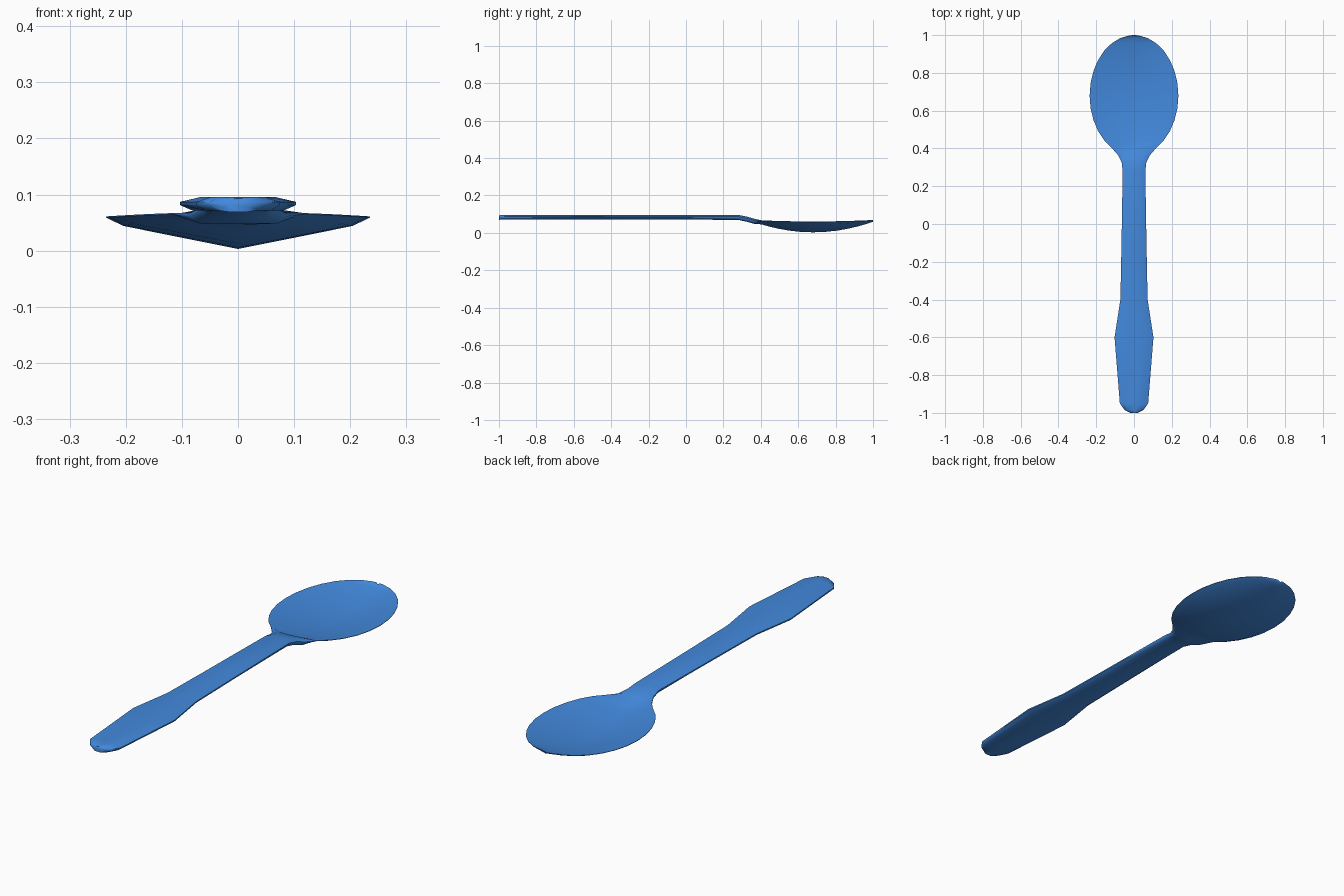
import bpy
import bmesh
from math import cos, sin, radians

cube = bpy.data.objects.get("Cube")
if cube:
    bpy.data.objects.remove(cube, do_unlink=True)

# Blue plastic
blue = bpy.data.materials.new("blue plastic")
blue.use_nodes = True
colour = (0.055, 0.25, 0.72, 1)
blue.diffuse_color = colour
blue.node_tree.nodes["Principled BSDF"].inputs["Base Color"].default_value = colour


def ring(y, half):
    """Close a half section, listed from top centre to bottom centre."""
    mirrored = [(-x, z) for x, z in reversed(half[1:-1])]
    return [(x, y, z) for x, z in half + mirrored]


def handle_section(y, width, drop):
    top = 0.096 - drop
    bottom = 0.072 - drop - 0.003 * max(y, 0) / 0.3
    return ring(y, [(0, top), (0.63 * width, top),
                    (width, top - 0.009), (width, top - 0.015),
                    (0.8 * width, bottom), (0, bottom)])


def bowl_section(angle):
    along, across = cos(radians(angle)), sin(radians(angle))
    width = 0.235 * across
    bottom = 0.003 + 0.057 * along ** 2
    edge = 0.06 + 0.008 * along ** 2
    depth = edge - bottom
    return ring(0.68 + 0.32 * along,
                [(0, bottom + 0.25 * depth), (0.91 * width, edge),
                 (width, edge + 0.001), (width, edge - 0.001),
                 (0.87 * width, bottom + 0.72 * depth), (0, bottom)])


# Handle stations: position, half width, drop towards the bowl
stations = [(-1, 0.02, 0.003), (-0.985, 0.05, 0), (-0.95, 0.075, 0),
            (-0.6, 0.103, 0), (-0.4, 0.072, 0), (-0.1, 0.066, 0),
            (0.28, 0.06, 0), (0.325, 0.065, 0.009), (0.365, 0.085, 0.02)]
sections = [handle_section(*s) for s in stations]
sections += [bowl_section(a) for a in range(150, 0, -12)]
sections.append(bowl_section(2))

# Loft the sections into one closed spoon
bm = bmesh.new()
loops = [[bm.verts.new(p) for p in section] for section in sections]
for a, b in zip(loops, loops[1:]):
    count = len(a)
    for i in range(count):
        j = (i + 1) % count
        bm.faces.new((a[i], a[j], b[j], b[i]))
bm.faces.new(loops[0])
bm.faces.new(loops[-1])
bmesh.ops.recalc_face_normals(bm, faces=bm.faces)
mesh = bpy.data.meshes.new("spoon")
bm.to_mesh(mesh)
bm.free()
mesh.materials.append(blue)

spoon = bpy.data.objects.new("spoon", mesh)
bpy.context.collection.objects.link(spoon)
bpy.ops.object.select_all(action="DESELECT")
spoon.select_set(True)
bpy.context.view_layer.objects.active = spoon
bpy.ops.object.shade_smooth_by_angle(angle=radians(50))
